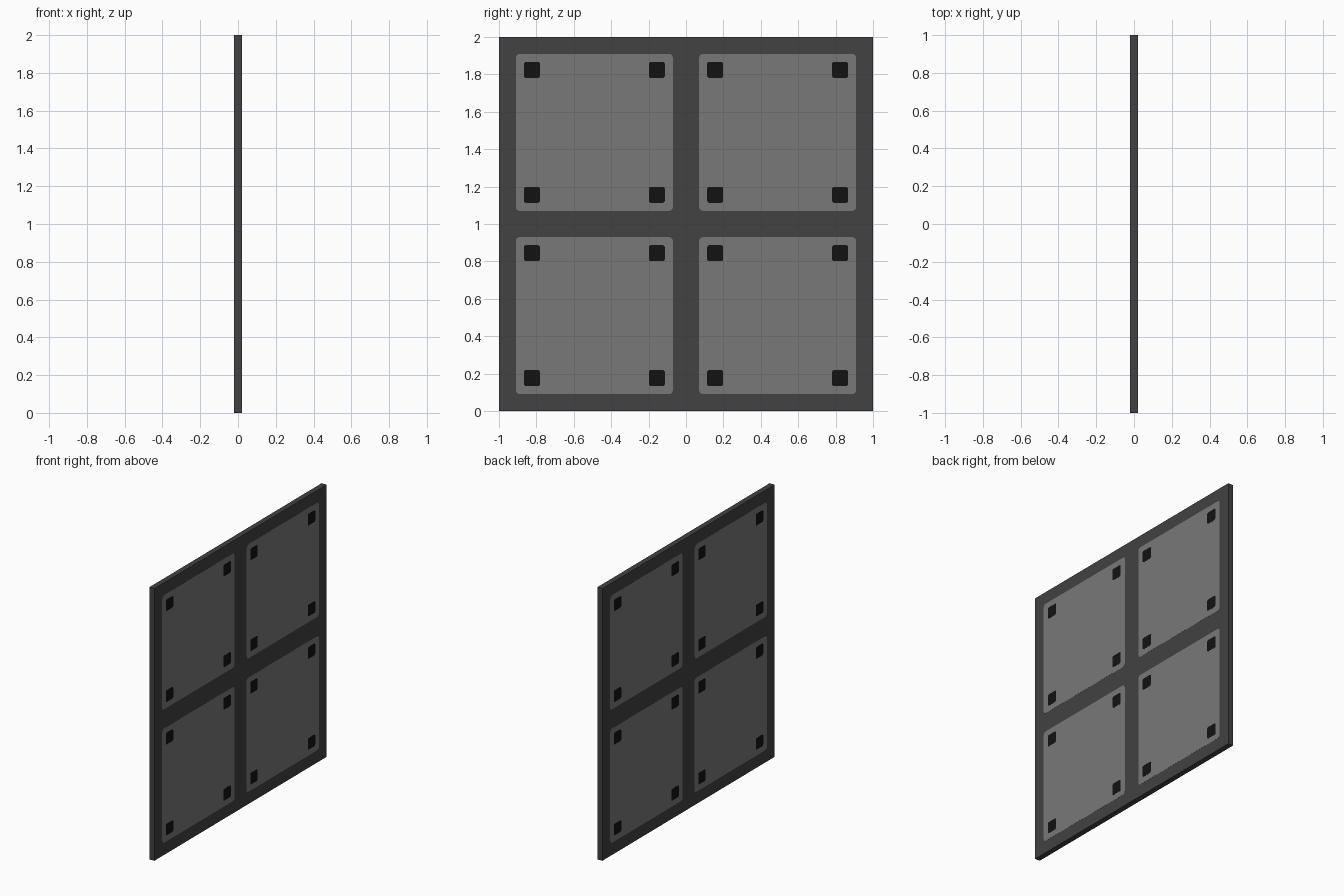
import bpy, bmesh, math

if "Cube" in bpy.data.objects:
    bpy.data.objects.remove(bpy.data.objects["Cube"])


def material(name, rgb):
    m = bpy.data.materials.new(name)
    m.diffuse_color = (*rgb, 1)
    m.use_nodes = True
    m.node_tree.nodes["Principled BSDF"].inputs["Base Color"].default_value = m.diffuse_color
    return m


DARK = material("dark grey frame", (0.054, 0.054, 0.054))
GREY = material("mid grey panel", (0.19, 0.19, 0.19))
BLACK = material("black bolt", (0.006, 0.006, 0.006))


def slab(name, cy, cz, half, thick, radius, mat, segs=4):
    """Square plate in the YZ plane with rounded corners, centred on x = 0."""
    pts = []
    if radius == 0:
        pts = [(-half, -half), (half, -half), (half, half), (-half, half)]
    else:
        for i, (sy, sz) in enumerate([(1, 1), (-1, 1), (-1, -1), (1, -1)]):
            for k in range(segs + 1):
                a = math.radians(90 * (i + k / segs))
                pts.append((sy * (half - radius) + radius * math.cos(a),
                            sz * (half - radius) + radius * math.sin(a)))
    bm = bmesh.new()
    base = bm.faces.new([bm.verts.new((-thick / 2, cy + y, cz + z)) for y, z in pts])
    ext = bmesh.ops.extrude_face_region(bm, geom=[base], use_keep_orig=True)
    verts = [v for v in ext["geom"] if isinstance(v, bmesh.types.BMVert)]
    bmesh.ops.translate(bm, verts=verts, vec=(thick, 0, 0))
    bmesh.ops.recalc_face_normals(bm, faces=bm.faces[:])
    me = bpy.data.meshes.new(name)
    bm.to_mesh(me)
    bm.free()
    me.materials.append(mat)
    ob = bpy.data.objects.new(name, me)
    bpy.context.collection.objects.link(ob)
    return ob


# Square frame slab
slab("frame", 0, 1, 1.0, 0.04, 0, DARK)

# Four panels, each with four corner bolts, visible on both sides
for sy in (-1, 1):
    for sz in (-1, 1):
        cy, cz = sy * 0.49, 1 + sz * 0.49
        slab("panel", cy, cz, 0.42, 0.041, 0.022, GREY)
        for by in (-1, 1):
            for bz in (-1, 1):
                slab("bolt", cy + by * 0.334, cz + bz * 0.334,
                     0.043, 0.042, 0.012, BLACK)
